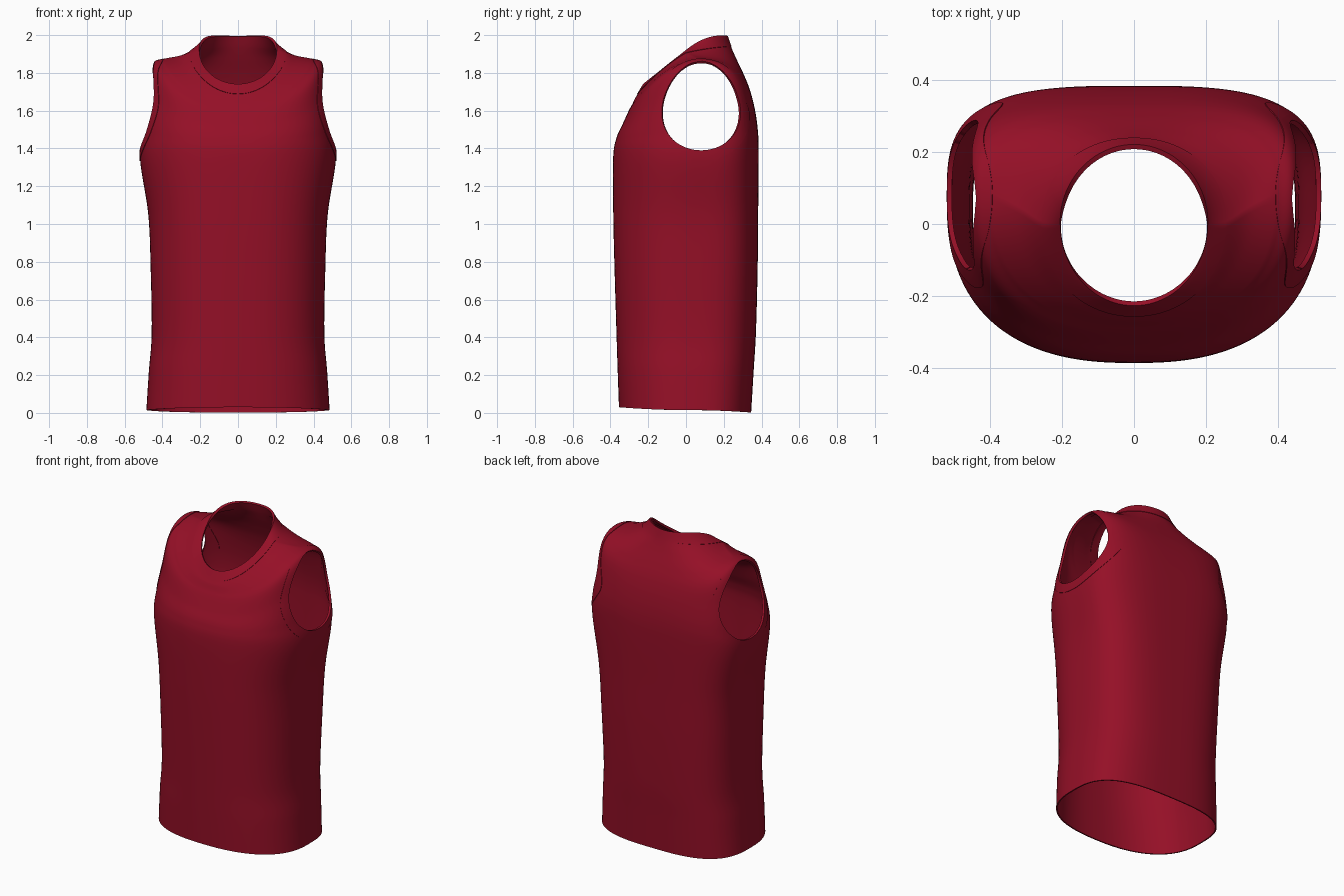
import bpy, bmesh, math
from mathutils import Vector

if "Cube" in bpy.data.objects:
    bpy.data.objects.remove(bpy.data.objects["Cube"])

red = bpy.data.materials.new("deep red fabric")
red.diffuse_color = (0.30, 0.005, 0.02, 1)
red.use_nodes = True
red.node_tree.nodes["Principled BSDF"].inputs["Base Color"].default_value = red.diffuse_color

# Key loops from hem to neck:
# side x, side z, side y, front y, front z, back y, back z, roundness
LOOPS = [
    (.485, .015, .02, -.355, .03, .345, .002, 2.4),
    (.472, .22, .02, -.362, .23, .358, .22, 2.4),
    (.457, .42, .03, -.368, .42, .370, .42, 2.4),
    (.462, .75, .04, -.378, .75, .379, .75, 2.45),
    (.475, 1.05, .05, -.385, 1.05, .382, 1.05, 2.5),
    (.518, 1.34, .07, -.386, 1.34, .385, 1.36, 2.5),
    (.502, 1.50, .08, -.370, 1.45, .380, 1.50, 2.6),
    (.478, 1.68, .09, -.335, 1.53, .362, 1.62, 2.6),
    (.452, 1.84, .09, -.303, 1.60, .335, 1.72, 2.6),
    (.400, 1.872, .08, -.284, 1.635, .302, 1.80, 2.4),
    (.320, 1.888, .04, -.270, 1.665, .264, 1.88, 2.2),
    (.257, 1.905, .00, -.256, 1.688, .238, 1.94, 2.05),
    (.205, 1.918, .00, -.225, 1.74, .219, 1.995, 2.0),
]
LAST = len(LOOPS) - 1
N = 176


def key(t):
    """Smooth interpolation between the key loops."""
    i = min(int(t), LAST - 1)
    f = t - i
    a, b, c, d = (LOOPS[max(0, min(LAST, i + k))] for k in (-1, 0, 1, 2))
    return [q + .5 * f * (r - p + f * (2 * p - 5 * q + 4 * r - s + f * (3 * (q - r) + s - p)))
            for p, q, r, s in zip(a, b, c, d)]


def point(u, t):
    xs, zs, ys, yf, zf, yb, zb, n = key(t)
    c, s = math.cos(u), math.sin(u)
    if s > 0:
        n += (n - 2) * 1.4
    r = (abs(c) ** n + abs(s) ** n) ** (-1 / n)
    x, k = xs * c * r, abs(s * r)
    q = max(0, min(1, (t - 9) / 3))
    lin = k if s < 0 else k * (2.4 - 1.4 * k)
    w = (1 - q) * k * k + q * lin
    y = ys + k * ((yb if s > 0 else yf) - ys) if s > 0 else ys + k * (yf - ys)
    z = zs + w * ((zb if s > 0 else zf) - zs)
    return x, y, z


def loft(t0, t1, rows):
    bm = bmesh.new()
    g = [[bm.verts.new(point(2 * math.pi * i / N, t0 + (t1 - t0) * j / rows))
          for i in range(N)] for j in range(rows + 1)]
    for j in range(rows):
        for i in range(N):
            k = (i + 1) % N
            bm.faces.new((g[j][i], g[j][k], g[j + 1][k], g[j + 1][i]))
    return bm


# Fields whose zero lines are the seams
def arm(p):
    z = p.z + .9 * max(0, .44 - abs(p.x)) * (1 if p.z > 1.7 else max(0, (p.z - 1.5) / .2))
    sn = (z - 1.625) / .235
    wide = .205 * (1 - .15 * max(-1.3, min(1.3, sn)))
    return math.hypot((p.y - .08) / wide, sn) if abs(p.x) > .2 else 9


def side_front(p):
    return p.y + .06 - .01 * p.z / 1.35


def side_back(p):
    return p.y - .15 - .02 * p.z / 1.35


def yoke(p):
    return p.y - .16 - .6 * (abs(p.x) - .19)


def isocut(bm, f, where):
    """Cut the faces along the line f = 0."""
    new = set()
    for e in list(bm.edges):
        a, b = e.verts
        fa, fb = f(a.co), f(b.co)
        if (fa > 0) != (fb > 0) and where(a.co) and where(b.co):
            k = max(.002, min(.998, fa / (fa - fb)))
            new.add(bmesh.utils.edge_split(e, a, k)[1])
    for face in list(bm.faces):
        vs = [v for v in face.verts if v in new]
        if len(vs) == 2 and not any(vs[1] in e.verts for e in vs[0].link_edges):
            bmesh.utils.face_split(face, vs[0], vs[1])


def low_side(p):
    return p.z < 1.5 and abs(p.x) > .3


def part(name, bm, keep, thick, offset):
    bm = bm.copy()
    bmesh.ops.delete(bm, geom=[f for f in bm.faces if not keep(f.calc_center_median())],
                     context='FACES')
    me = bpy.data.meshes.new(name)
    bm.to_mesh(me)
    bm.free()
    me.materials.append(red)
    ob = bpy.data.objects.new(name, me)
    bpy.context.collection.objects.link(ob)
    bpy.ops.object.select_all(action='DESELECT')
    ob.select_set(True)
    bpy.context.view_layer.objects.active = ob
    m = ob.modifiers.new("cloth", 'SOLIDIFY')
    m.thickness, m.offset = thick, offset
    bpy.ops.object.modifier_apply(modifier=m.name)
    bpy.ops.object.shade_smooth_by_angle(angle=math.radians(45))


BAND = 1.235
body = loft(0, LAST - 1, 110)
isocut(body, lambda p: arm(p) - 1, lambda p: abs(p.x) > .25)
isocut(body, lambda p: arm(p) - BAND, lambda p: abs(p.x) > .25)
isocut(body, side_front, low_side)
isocut(body, side_back, low_side)
isocut(body, yoke, lambda p: p.z > 1.5 and p.y > .1)


def region(p):
    a = arm(p)
    if a < 1:
        return "hole"
    if a < BAND:
        return "band"
    if p.z < 1.45 and abs(p.x) > .3 and side_front(p) > 0 > side_back(p):
        return "side"
    back = yoke(p) > 0 if p.z > 1.5 else p.y > .06
    return "back" if back else "front"


# Cloth panels and bindings
for name, tag, thick, off in (("front_panel", "front", .008, -1), ("back_panel", "back", .008, -1),
                              ("side_panels", "side", .008, -1), ("armhole_bands", "band", .014, -.6)):
    part(name, body, lambda p: region(p) == tag, thick, off)
part("neck_band", loft(LAST - 1, LAST, 10), lambda p: True, .014, -.6)
